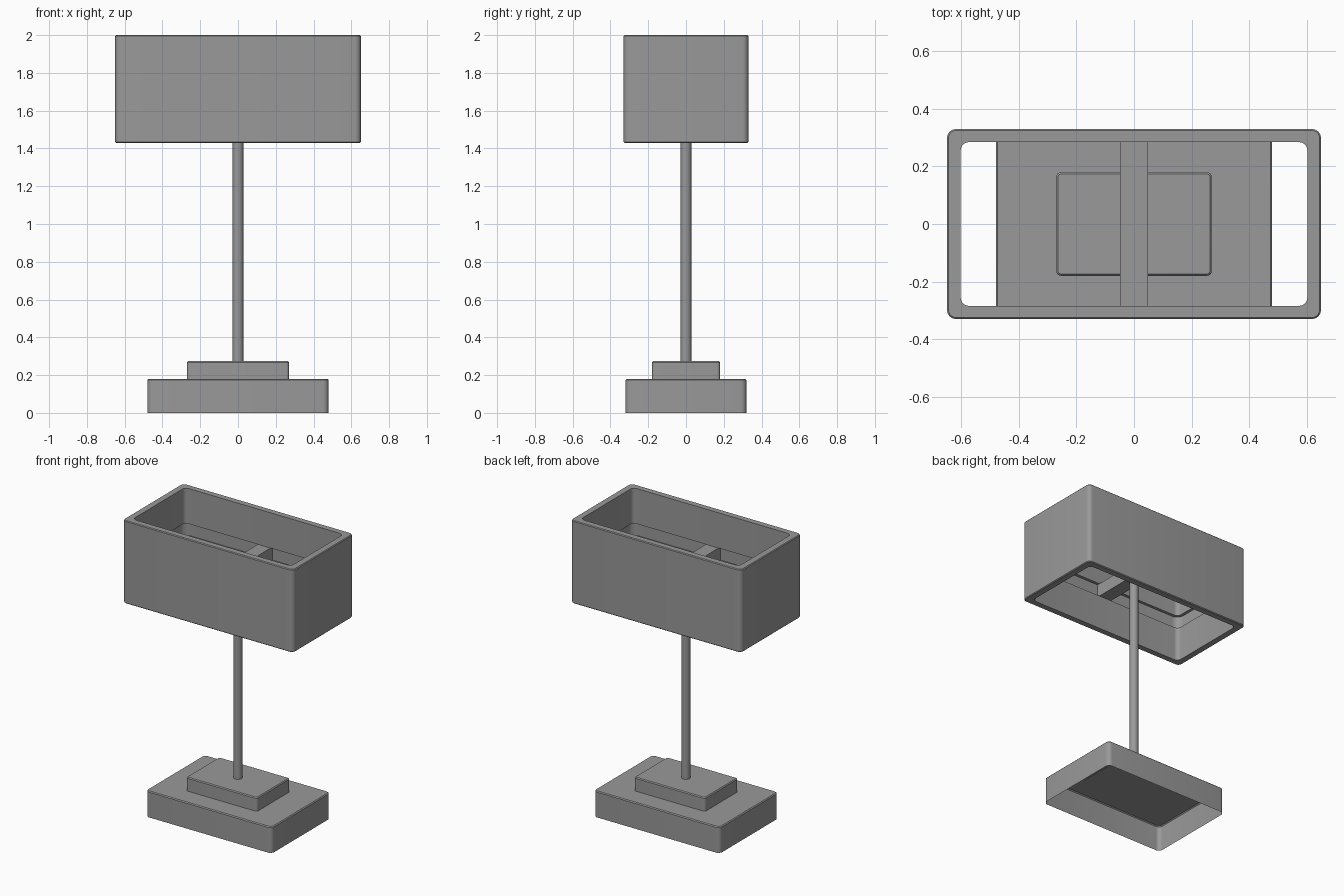
import bpy, bmesh, math

cube = bpy.data.objects.get("Cube")
if cube:
    bpy.data.objects.remove(cube, do_unlink=True)

grey = bpy.data.materials.new("plain_grey")
grey.use_nodes = True
colour = (0.32, 0.32, 0.32, 1)
grey.diffuse_color = colour
grey.node_tree.nodes["Principled BSDF"].inputs["Base Color"].default_value = colour


def rounded_loop(bm, hx, hy, r, z, steps):
    """Ring of vertices around a rounded rectangle."""
    ring = []
    for quarter, (sx, sy) in enumerate([(1, 1), (-1, 1), (-1, -1), (1, -1)]):
        for i in range(steps + 1):
            a = (quarter + i / steps) * math.pi / 2
            ring.append(bm.verts.new((sx * (hx - r) + r * math.cos(a),
                                      sy * (hy - r) + r * math.sin(a), z)))
    return ring


def loft(name, rings, closed=False, bottom=True, steps=6):
    """Stack rings of (half x, half y, corner radius, z) into one part."""
    bm = bmesh.new()
    loops = [rounded_loop(bm, *ring, steps) for ring in rings]
    pairs = list(zip(loops, loops[1:]))
    if closed:
        pairs.append((loops[-1], loops[0]))
    for low, high in pairs:
        for i in range(len(low)):
            j = (i + 1) % len(low)
            bm.faces.new((low[i], low[j], high[j], high[i]))
    if not closed:
        bm.faces.new(loops[-1])
        if bottom:
            bm.faces.new(loops[0][::-1])
    bmesh.ops.remove_doubles(bm, verts=bm.verts, dist=0.0001)
    mesh = bpy.data.meshes.new(name)
    bm.to_mesh(mesh)
    bm.free()
    mesh.materials.append(grey)
    obj = bpy.data.objects.new(name, mesh)
    bpy.context.collection.objects.link(obj)
    bpy.ops.object.select_all(action="DESELECT")
    obj.select_set(True)
    bpy.context.view_layer.objects.active = obj
    bpy.ops.object.shade_smooth_by_angle(angle=math.radians(35))
    return obj


def slab(name, hx, hy, r, z0, z1, soft, bottom=True):
    """Rounded block with a softened top edge."""
    return loft(name, [(hx, hy, r, z0), (hx, hy, r, z1 - soft),
                       (hx - soft, hy - soft, r - soft, z1)], bottom=bottom)


# Hollow foot, open underneath, and the raised plinth on it
slab("base", 0.48, 0.32, 0.03, 0, 0.18, 0.006, bottom=False)
slab("plinth", 0.27, 0.18, 0.016, 0.178, 0.274, 0.006)

# Stem and the cross bar that carries the shade
pole_r = 0.028
loft("pole", [(pole_r, pole_r, pole_r, z) for z in (0.27, 1.70)], steps=8)
slot_low, slot_high, slot_depth = 1.667, 1.757, 0.02
bar_y = 0.285 + slot_depth
loft("cross_bar", [(0.048, bar_y, 0.001, z) for z in (slot_low, slot_high)], steps=1)

# Shade: closed wall section with a slot running round the inside
outer, inner = (0.65, 0.33), (0.603, 0.285)
bottom, top, soft = 1.43, 2.0, 0.005


def wall(size, z, grow=0):
    return (size[0] + grow, size[1] + grow, 0.03 + grow, z)


loft("shade", [
    wall(outer, bottom, -soft), wall(outer, bottom + soft),
    wall(outer, top - soft), wall(outer, top, -soft),
    wall(inner, top), wall(inner, slot_high),
    wall(inner, slot_high, slot_depth), wall(inner, slot_low, slot_depth),
    wall(inner, slot_low), wall(inner, bottom),
], closed=True)
